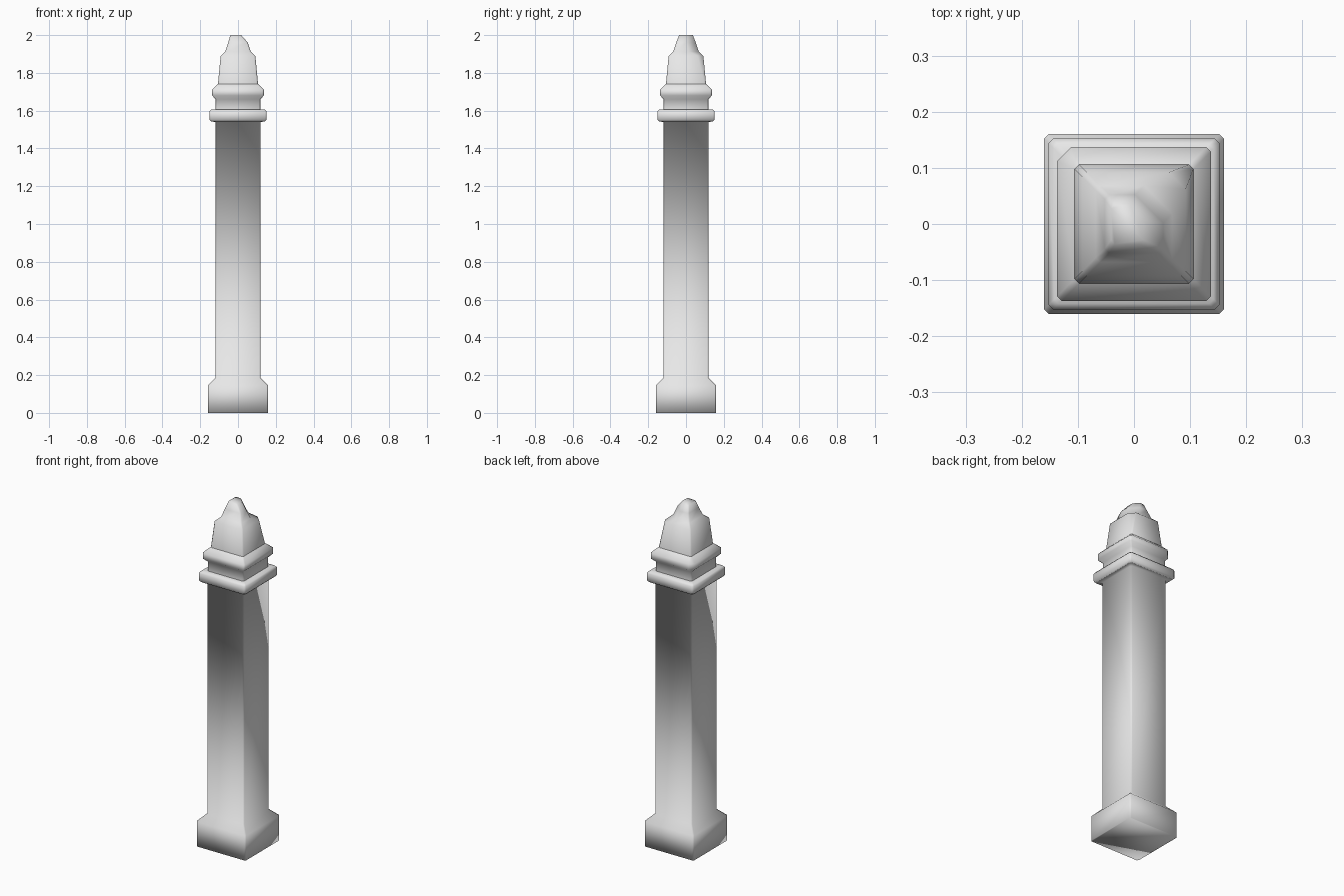
import bpy
import bmesh

cube = bpy.data.objects.get("Cube")
if cube:
    bpy.data.objects.remove(cube, do_unlink=True)

stone = bpy.data.materials.new("pale_stone")
stone.use_nodes = True
stone.diffuse_color = (0.8, 0.8, 0.8, 1)
stone.node_tree.nodes["Principled BSDF"].inputs["Base Color"].default_value = (0.8, 0.8, 0.8, 1)


def square_ring(bm, half, z, cut, chips):
    """Square of eight points; chips sets a larger cut at chosen corners."""
    points = []
    for sx, sy in ((1, 1), (-1, 1), (-1, -1), (1, -1)):
        c = chips.get((sx, sy), cut)
        pair = [(sx * half, sy * (half - c), z), (sx * (half - c), sy * half, z)]
        points += pair if sx == sy else pair[::-1]
    return [bm.verts.new(p) for p in points]


def loft(name, profile, cut=0.008, chips=None, bottom=False, top=False):
    """Stack square rings (half width, height) into a smooth shaded part."""
    bm = bmesh.new()
    chips = chips or {}
    rings = [square_ring(bm, h, z, cut, chips.get(i, {})) for i, (h, z) in enumerate(profile)]
    for low, high in zip(rings, rings[1:]):
        for i in range(8):
            j = (i + 1) % 8
            bm.faces.new((low[i], low[j], high[j], high[i]))
    if bottom:
        bm.faces.new(rings[0][::-1])
    if top:
        bm.faces.new(rings[-1])
    mesh = bpy.data.meshes.new(name)
    bm.to_mesh(mesh)
    bm.free()
    mesh.shade_smooth()
    mesh.materials.append(stone)
    obj = bpy.data.objects.new(name, mesh)
    bpy.context.collection.objects.link(obj)
    return obj


# Plinth and shaft, flaring under the lower moulding
loft("plinth_and_shaft",
     [(0.16, 0), (0.16, 0.145), (0.12, 0.185), (0.12, 1.54), (0.142, 1.543)],
     bottom=True)

# Lower moulding
loft("lower_moulding",
     [(0.142, 1.543), (0.152, 1.553), (0.152, 1.595), (0.142, 1.606), (0.115, 1.606)])

# Neck and upper moulding, with one chipped back corner
chip = {(-1, 1): 0.025}
loft("neck_and_upper_moulding",
     [(0.118, 1.606), (0.118, 1.66), (0.137, 1.68), (0.137, 1.712), (0.106, 1.742)],
     chips={2: chip, 3: chip})

# Tapered finial, worn away at its back left corner
finial = loft("finial",
              [(0.106, 1.742), (0.092, 1.89), (0.068, 1.912), (0.052, 1.96), (0.036, 2)],
              chips={1: {(1, 1): 0.03}, 2: {(1, 1): 0.05},
                     3: {(1, 1): 0.05}, 4: {(1, 1): 0.03}},
              top=True)
for v in finial.data.vertices:
    if v.co.z > 1.99:
        v.co.x = v.co.x * 0.8 - 0.012
